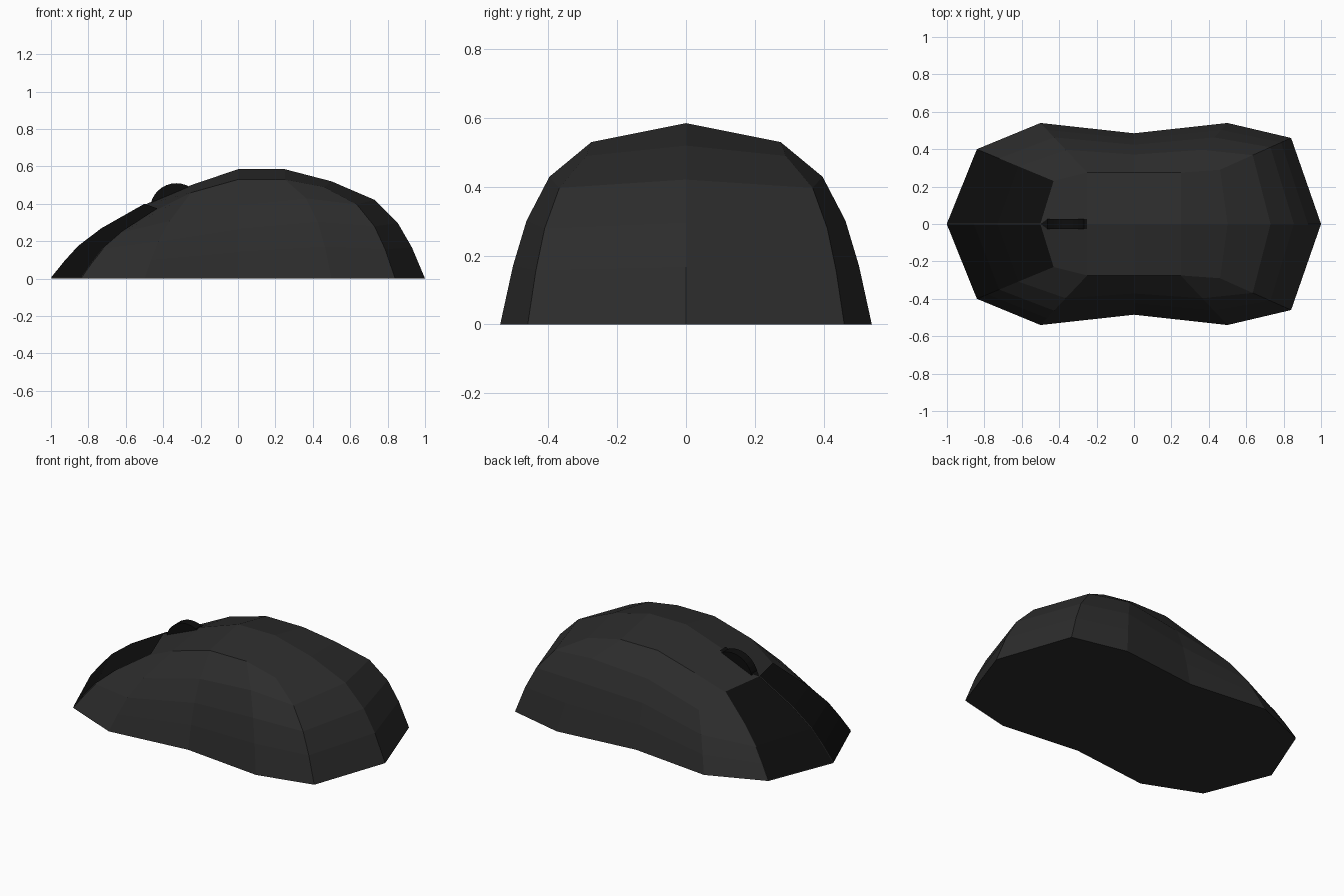
import bpy, bmesh, math
from mathutils import Vector

if "Cube" in bpy.data.objects:
    bpy.data.objects.remove(bpy.data.objects["Cube"])


def material(name, v):
    m = bpy.data.materials.new(name)
    m.diffuse_color = (v, v, v, 1)
    m.use_nodes = True
    m.node_tree.nodes["Principled BSDF"].inputs["Base Color"].default_value = m.diffuse_color
    return m


shell_mat = material("charcoal", 0.025)
black_mat = material("black", 0.004)


def make(name, verts, faces, mat, mirror=True):
    mesh = bpy.data.meshes.new(name)
    mesh.from_pydata(verts, [], faces)
    bm = bmesh.new()
    bm.from_mesh(mesh)
    bmesh.ops.recalc_face_normals(bm, faces=bm.faces)
    # open sheets must face upwards
    if sum(f.normal.z * f.calc_area() for f in bm.faces if len(f.verts) < 5) < 0:
        bmesh.ops.reverse_faces(bm, faces=bm.faces)
    bm.to_mesh(mesh)
    bm.free()
    mesh.materials.append(mat)
    ob = bpy.data.objects.new(name, mesh)
    bpy.context.collection.objects.link(ob)
    if mirror:
        mod = ob.modifiers.new("mirror", 'MIRROR')
        mod.use_axis = (False, True, False)
        mod.merge_threshold = 0.001
    return ob


# Half outline of the base and of the crown, nose to tail
base = [(-1, 0, 0), (-.84, .40, 0), (-.5, .54, 0), (0, .485, 0),
        (.5, .54, 0), (.84, .46, 0), (1, 0, 0)]
crown = [(-.5, 0, .395), (-.43, .23, .37), (-.25, .275, .46), (0, .275, .53),
         (.25, .275, .53), (.46, .29, .49), (.5, 0, .52)]
ridge = [(-.25, 0, .5), (0, 0, .585), (.25, 0, .585)]

# Domed wall profile: inward travel, and rise for the front and back halves
inset = (0, .14, .29, .54, 1)
rise_front = (0, .22, .43, .67, 1)
rise_back = (0, .32, .57, .81, 1)
n = len(base)
verts = []
for k in range(5):
    for i, (b, c) in enumerate(zip(base, crown)):
        p = Vector(b).lerp(Vector(c), inset[k])
        w = 0 if i < 3 else .5 if i == 3 else 1
        p.z = c[2] * (rise_front[k] * (1 - w) + rise_back[k] * w)
        verts.append(p)
verts += [Vector(p) for p in ridge]


def wall(columns):
    return [(k * n + i, k * n + i + 1, (k + 1) * n + i + 1, (k + 1) * n + i)
            for k in range(4) for i in columns]


# Body: walls, top panels and flat underside
t, r = 4 * n, 5 * n
top = [(t, t + 1, t + 2, r), (r, t + 2, t + 3, r + 1),
       (r + 1, t + 3, t + 4, r + 2), (r + 2, t + 4, t + 5, t + 6)]
make("body", verts, wall(range(n - 1)) + top + [tuple(range(n))], shell_mat)

# Two black buttons lying on the nose, with a fine gap between them
raised = [Vector((v.x, max(v.y, .003), v.z + .005)) for v in verts[:r]]
buttons = make("buttons", raised, wall([0]), black_mat)
bm = bmesh.new()
bm.from_mesh(buttons.data)
bmesh.ops.delete(bm, geom=[v for v in bm.verts if not v.link_faces], context='VERTS')
bm.to_mesh(buttons.data)
bm.free()

# Tapered black slot round the wheel
slot = [(-.5, 0), (-.46, .028), (-.25, .028), (-.25, 0)]
make("wheel_slot", [(x, y, .503 + (x + .25) * .42) for x, y in slot],
     [(0, 1, 2, 3)], black_mat)

# Scroll wheel
bpy.ops.mesh.primitive_cylinder_add(vertices=32, radius=.14, depth=.056,
                                    location=(-.33, 0, .37),
                                    rotation=(math.pi / 2, 0, 0))
wheel = bpy.context.object
wheel.name = "scroll_wheel"
wheel.data.materials.append(black_mat)
